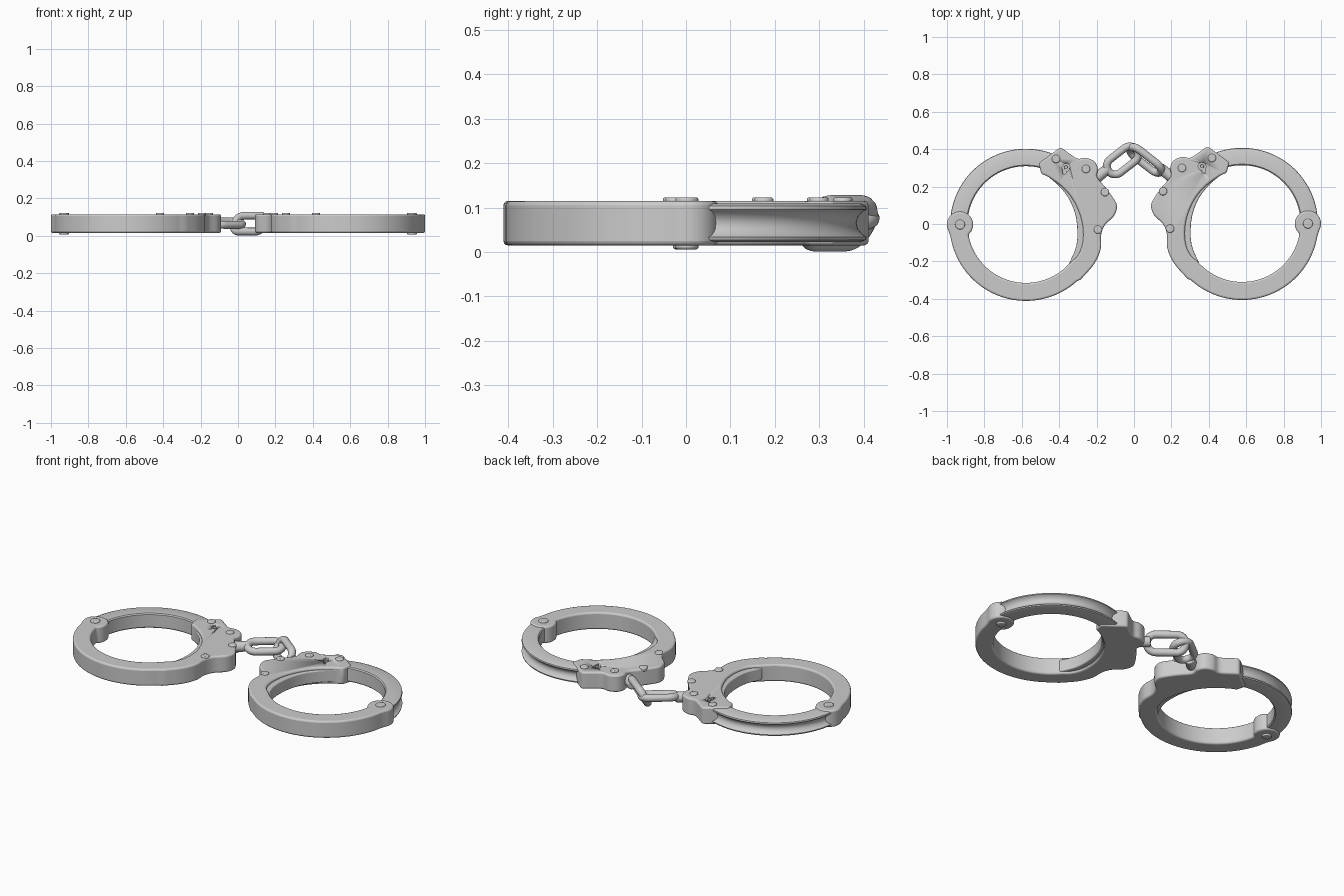
import bpy, bmesh
from math import sin, cos, pi, radians
from mathutils import Vector, Matrix

if "Cube" in bpy.data.objects:
    bpy.data.objects.remove(bpy.data.objects["Cube"])

CX, CY = -0.578, -0.003          # centre of the left cuff ring
LUG = (-0.93, -0.003)            # hinge centre


def finish(name, bm, bevel=0.0):
    bmesh.ops.recalc_face_normals(bm, faces=bm.faces)
    me = bpy.data.meshes.new(name)
    bm.to_mesh(me)
    bm.free()
    ob = bpy.data.objects.new(name, me)
    bpy.context.collection.objects.link(ob)
    bpy.ops.object.select_all(action='DESELECT')
    ob.select_set(True)
    bpy.context.view_layer.objects.active = ob
    bpy.ops.object.shade_smooth_by_angle(angle=radians(40))
    if bevel:
        m = ob.modifiers.new("Bevel", 'BEVEL')
        m.width, m.segments = bevel, 3
        m.limit_method, m.angle_limit = 'ANGLE', radians(50)
    return ob


def arc(c, r, a0, a1, n):
    return [(c[0] + r * cos(radians(a0 + (a1 - a0) * i / n)),
             c[1] + r * sin(radians(a0 + (a1 - a0) * i / n))) for i in range(n + 1)]


def smooth(pts, n=4):
    """Catmull-Rom curve through the points."""
    p = [Vector(q) for q in pts]
    p = [2 * p[0] - p[1]] + p + [2 * p[-1] - p[-2]]
    out = []
    for a, b, c, d in zip(p, p[1:], p[2:], p[3:]):
        for i in range(n):
            t = i / n
            out.append(0.5 * (2 * b + (c - a) * t + (2 * a - 5 * b + 4 * c - d) * t * t
                              + (3 * b - a - 3 * c + d) * t ** 3))
    return [tuple(v) for v in out] + [tuple(p[-2])]


def prism(name, pts, z0, z1, bevel=0.0):
    bm = bmesh.new()
    f = bm.faces.new([bm.verts.new((x, y, z0)) for x, y in pts])
    top = bmesh.ops.extrude_face_region(bm, geom=[f])['geom']
    bmesh.ops.translate(bm, vec=(0, 0, z1 - z0),
                        verts=[v for v in top if isinstance(v, bmesh.types.BMVert)])
    return finish(name, bm, bevel)


def sweep(name, rings, closed):
    """Skin a list of cross-section loops."""
    bm = bmesh.new()
    vs = [[bm.verts.new(p) for p in r] for r in rings]
    n, k = len(vs), len(vs[0])
    for i in range(n if closed else n - 1):
        a, b = vs[i], vs[(i + 1) % n]
        for j in range(k):
            bm.faces.new((a[j], a[(j + 1) % k], b[(j + 1) % k], b[j]))
    if not closed:
        bm.faces.new(vs[0])
        bm.faces.new(vs[-1])
    return finish(name, bm)


def link(name, loc, turn, roll, straight, r, wire):
    path = arc((straight, 0), r, -90, 90, 16) + arc((-straight, 0), r, 90, 270, 16)
    rings = []
    for x, y in path:
        c = Vector((straight if x >= 0 else -straight, 0, 0))
        out = (Vector((x, y, 0)) - c).normalized()
        rings.append([Vector((x, y, 0)) + out * wire * cos(a) + Vector((0, 0, wire * sin(a)))
                      for a in [2 * pi * j / 14 for j in range(14)]])
    ob = sweep(name, rings, True)
    ob.matrix_world = (Matrix.Translation(loc) @ Matrix.Rotation(radians(turn), 4, 'Z')
                       @ Matrix.Rotation(radians(roll), 4, 'X'))
    return ob


# Left cuff outlines; the right cuff mirrors them
housing_outer = [(-.51, .325), (-.455, .365)] + smooth([
    (-.405, .402), (-.385, .404), (-.342, .374), (-.30, .349), (-.257, .353), (-.212, .334),
    (-.193, .294), (-.197, .25), (-.15, .193), (-.112, .14), (-.091, .096), (-.107, .043),
    (-.155, -.005), (-.176, -.06), (-.178, -.134), (-.214, -.215), (-.285, -.297)])
plate_inner = [(-.348, -.214), (-.295, -.16), (-.272, -.08), (-.28, .02), (-.32, .12),
               (-.38, .195), (-.455, .25), (-.495, .268)]
ledge_inner = [(-.348, -.214), (-.307, -.11), (-.307, .016), (-.339, .118), (-.396, .198), (-.47, .262)]
body = (housing_outer + arc((CX, CY), .408, -48, -171, 48)
        + arc(LUG, .07, 208, -35, 24)
        + arc((CX, CY), .312, -170, -45, 48) + smooth(plate_inner))
ledge = smooth(ledge_inner) + [(-.40, .29), (-.25, .12), (-.22, -.02), (-.24, -.15), (-.32, -.25)]

# Swing arm section: (radius, height), hollowed on the outside
section = [(.318, .023), (.392, .023), (.403, .027), (.405, .034), (.395, .040), (.385, .052),
           (.382, .065), (.385, .078), (.395, .090), (.405, .096), (.403, .104), (.392, .109),
           (.318, .109), (.312, .103), (.312, .029)]
rivets = [(-.417, .348), (-.257, .294), (-.155, .17), (-.193, -.03)]
KEY = (-.364, .303)

for side, s, dy in (("left", 1, 0.0), ("right", -1, 0.005)):
    def place(pts):
        return [(s * x, y + dy) for x, y in pts]

    # Lock housing and fixed half ring with hinge lug
    frame = prism(side + "_cuff_frame", place(body), .015, .115, .010)
    # Lower ledge along the inside of the housing
    prism(side + "_inner_ledge", place(ledge), .028, .100, .006)
    # Swing arm
    rings = []
    for i in range(57):
        a = radians(182 - 124 * i / 56)
        rings.append([(s * (CX + r * cos(a)), CY + dy + r * sin(a), z) for r, z in section])
    sweep(side + "_swing_arm", rings, False)
    # Rivets and hinge pin
    for i, c in enumerate(rivets):
        prism(f"{side}_rivet_{i + 1}", place(arc(c, .022, 0, 345, 23)), .10, .123, .006)
    prism(side + "_hinge_pin", place(arc(LUG, .026, 0, 345, 23)), .006, .123, .005)
    # Keyhole with centre post
    hole = arc(KEY, .021, -85, 205, 22)
    cx, cy = KEY
    slot = [(cx - .019, cy - .010), (cx - .016, cy - .036), (cx - .002, cy - .036)]
    cutter = prism(side + "_keyhole_cutter", place(hole + slot), .085, .14)
    cutter.hide_render = True
    cutter.hide_viewport = True
    cutter.display_type = 'WIRE'
    m = frame.modifiers.new("Keyhole", 'BOOLEAN')
    m.operation, m.object, m.solver = 'DIFFERENCE', cutter, 'EXACT'
    prism(side + "_key_post", place(arc(KEY, .010, 0, 345, 15)), .08, .115, .002)

    # Swivel stub joining housing to chain
    bm = bmesh.new()
    bmesh.ops.create_cone(bm, cap_ends=True, segments=24, radius1=.031, radius2=.028, depth=.10)
    a, b = Vector((s * -.215, .235 + dy, .065)), Vector((s * -.140, .295 + dy, .065))
    stub = finish(side + "_swivel", bm, .006)
    stub.matrix_world = (Matrix.Translation((a + b) / 2)
                         @ (b - a).to_track_quat('Z', 'Y').to_matrix().to_4x4())

# Two interlocked chain links
link("chain_link_left", (-.062, .340, .068), 38, 12, .048, .046, .021)
link("chain_link_right", (.062, .342, .0645), -38, 62, .056, .048, .021)
